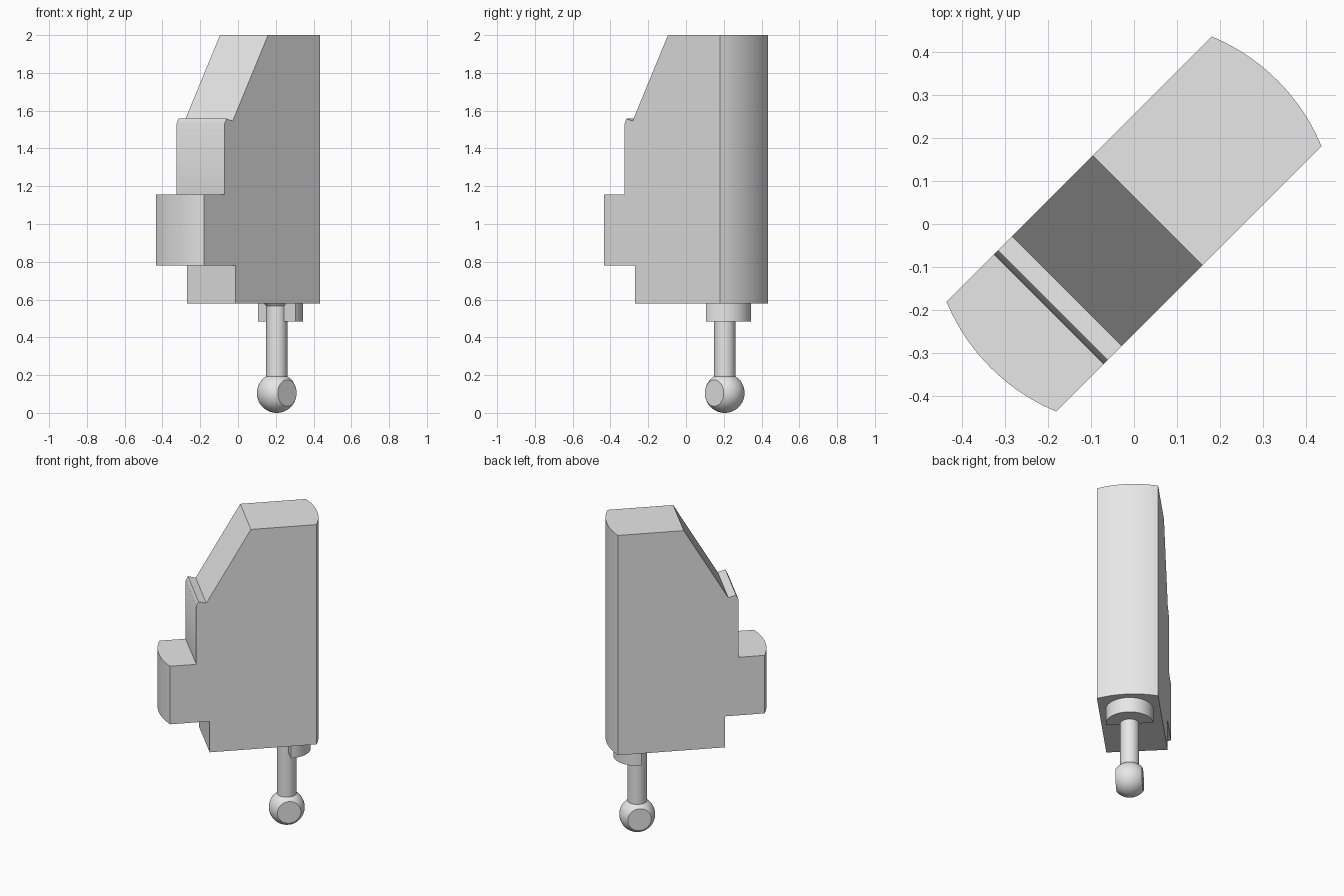
import bpy, bmesh, math
from mathutils import Matrix, Vector

if "Cube" in bpy.data.objects:
    bpy.data.objects.remove(bpy.data.objects["Cube"])

TURN = Matrix.Rotation(math.radians(45), 4, 'Z')   # the part lies on the diagonal
HALF_WIDTH = 0.18
END_RADIUS = 0.471
STEM_U = 0.29

grey = bpy.data.materials.new("plain_grey")
grey.use_nodes = True
grey.diffuse_color = (0.8, 0.8, 0.8, 1)
grey.node_tree.nodes["Principled BSDF"].inputs["Base Color"].default_value = grey.diffuse_color


def finish(bm, name):
    """Turn the mesh onto the diagonal and make a smooth-by-angle object."""
    bmesh.ops.recalc_face_normals(bm, faces=bm.faces)
    bm.transform(TURN)
    mesh = bpy.data.meshes.new(name)
    bm.to_mesh(mesh)
    bm.free()
    mesh.materials.append(grey)
    obj = bpy.data.objects.new(name, mesh)
    bpy.context.collection.objects.link(obj)
    smooth(obj)
    return obj


def smooth(obj):
    bpy.ops.object.select_all(action='DESELECT')
    obj.select_set(True)
    bpy.context.view_layer.objects.active = obj
    bpy.ops.object.shade_smooth_by_angle(angle=math.radians(30))


def cylinder(bm, radius, z0, z1, u=0.0, segments=48, top_radius=None):
    bmesh.ops.create_cone(bm, cap_ends=True, segments=segments, radius1=radius,
                          radius2=top_radius or radius, depth=z1 - z0,
                          matrix=Matrix.Translation((u, 0, (z0 + z1) / 2)))


def slice_off(bm, point, normal):
    """Cut away everything on the normal side and cap the cut."""
    cut = bmesh.ops.bisect_plane(bm, geom=bm.verts[:] + bm.edges[:] + bm.faces[:],
                                 plane_co=point, plane_no=normal, clear_outer=True)
    edges = [e for e in cut["geom_cut"] if isinstance(e, bmesh.types.BMEdge)]
    bmesh.ops.holes_fill(bm, edges=edges)


# Body: stepped side profile, extruded across the width
profile = [(0.045, 2.0), (-0.22, 1.545), (-0.266, 1.558), (-0.28, 1.53),
           (-0.28, 1.155), (-0.6, 1.155), (-0.6, 0.78), (-0.2, 0.78),
           (-0.2, 0.58), (0.6, 0.58), (0.6, 2.0)]
bm = bmesh.new()
face = bm.faces.new([bm.verts.new((u, -HALF_WIDTH, z)) for u, z in profile])
side = bmesh.ops.extrude_face_region(bm, geom=[face])
bmesh.ops.translate(bm, vec=(0, 2 * HALF_WIDTH, 0),
                    verts=[v for v in side["geom"] if isinstance(v, bmesh.types.BMVert)])
body = finish(bm, "body")

# Rounded ends: keep only what lies inside one large cylinder
bm = bmesh.new()
cylinder(bm, END_RADIUS, 0.3, 2.3, segments=160)
cutter = finish(bm, "end_cutter")
cutter.hide_render = True
trim = body.modifiers.new("rounded_ends", 'BOOLEAN')
trim.operation = 'INTERSECT'
trim.solver = 'EXACT'
trim.object = cutter
bpy.context.view_layer.objects.active = body
# The boolean must come before any smoothing modifier
bpy.ops.object.modifier_move_to_index(modifier=trim.name, index=0)
bpy.ops.object.modifier_apply(modifier=trim.name)
bpy.data.objects.remove(cutter)
smooth(body)

# Half-round collar under the body
bm = bmesh.new()
cylinder(bm, 0.14, 0.483, 0.59, STEM_U, 64)
slice_off(bm, (STEM_U, 0, 0), (-1, 0, 0))
finish(bm, "half_collar")

# Stem, with a small flare where it meets the body
bm = bmesh.new()
cylinder(bm, 0.056, 0.15, 0.585, STEM_U)
finish(bm, "stem")
bm = bmesh.new()
cylinder(bm, 0.056, 0.565, 0.582, STEM_U, top_radius=0.07)
finish(bm, "stem_flare")

# Ball end with two flattened sides
bm = bmesh.new()
bmesh.ops.create_uvsphere(bm, u_segments=48, v_segments=32, radius=0.105,
                          matrix=Matrix.Translation((STEM_U, 0, 0.105)))
for sign in (-1, 1):
    slice_off(bm, Vector((STEM_U, sign * 0.078, 0)), (0, sign, 0))
finish(bm, "ball_end")
